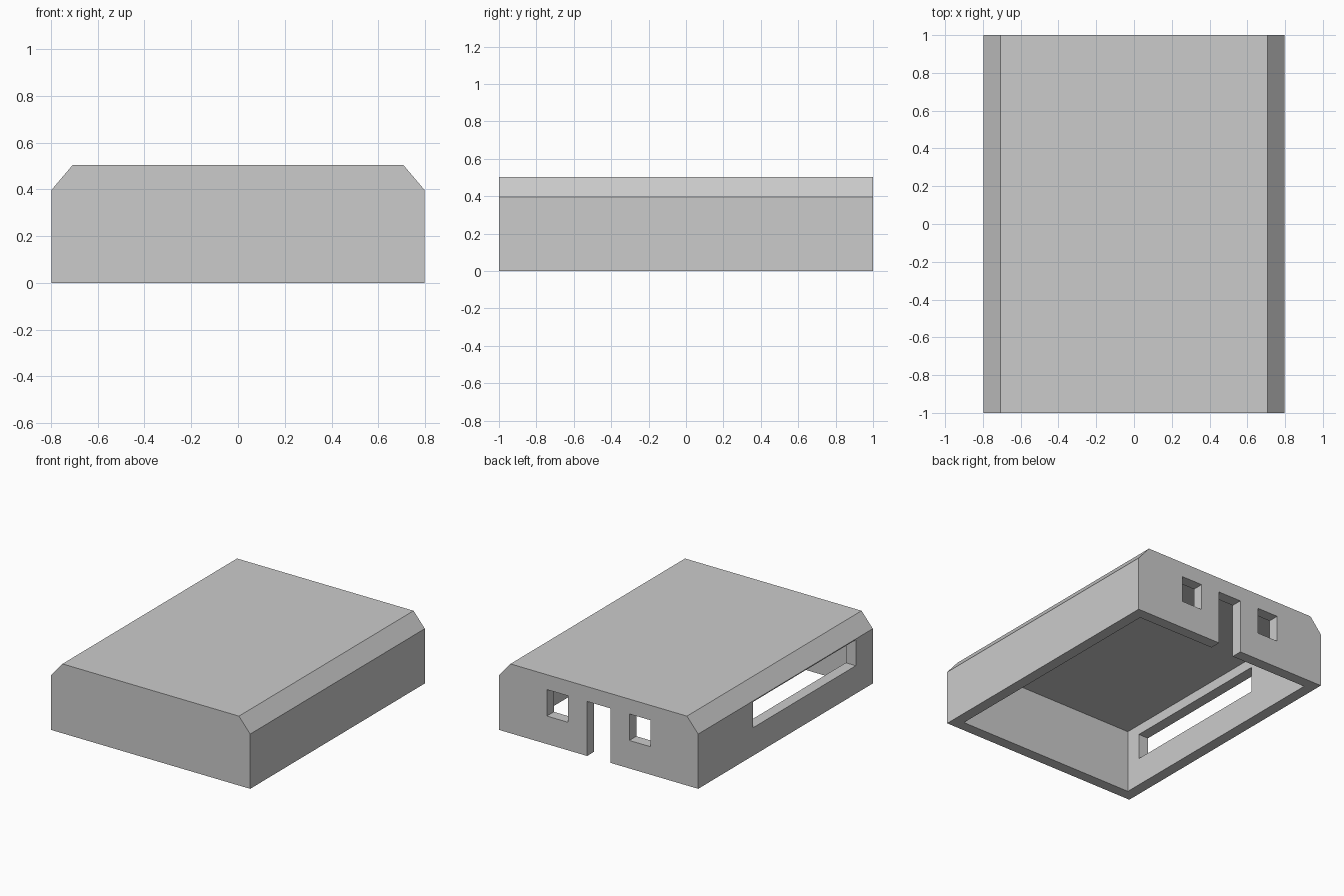
import bpy, bmesh

if "Cube" in bpy.data.objects:
    bpy.data.objects.remove(bpy.data.objects["Cube"])

W, L, H = 0.798, 1.0, 0.503      # half width, half length, height
T = 0.08                         # wall thickness
EAVE, ROOF_X, CEIL = 0.397, 0.708, 0.462


def link(name, bm):
    bmesh.ops.recalc_face_normals(bm, faces=bm.faces)
    mesh = bpy.data.meshes.new(name)
    bm.to_mesh(mesh)
    bm.free()
    ob = bpy.data.objects.new(name, mesh)
    bpy.context.collection.objects.link(ob)
    return ob


def extruded_profile(name, pts, half_len):
    bm = bmesh.new()
    face = bm.faces.new([bm.verts.new((x, -half_len, z)) for x, z in pts])
    out = bmesh.ops.extrude_face_region(bm, geom=[face])
    verts = [v for v in out["geom"] if isinstance(v, bmesh.types.BMVert)]
    bmesh.ops.translate(bm, verts=verts, vec=(0, 2 * half_len, 0))
    return link(name, bm)


def box(name, x, y, z):
    bm = bmesh.new()
    bmesh.ops.create_cube(bm, size=1)
    for v in bm.verts:
        v.co = [(a + b) / 2 + c * (b - a) for (a, b), c in zip((x, y, z), v.co)]
    return link(name, bm)


def cut(target, cutter):
    cutter.hide_render = True
    mod = target.modifiers.new(cutter.name, 'BOOLEAN')
    mod.operation, mod.solver, mod.object = 'DIFFERENCE', 'EXACT', cutter
    bpy.context.view_layer.objects.active = target
    bpy.ops.object.modifier_apply(modifier=mod.name)
    bpy.data.objects.remove(cutter)


# outer body with chamfered roof edges
house = extruded_profile("house_shell", [
    (-W, 0), (W, 0), (W, EAVE), (ROOF_X, H), (-ROOF_X, H), (-W, EAVE)], L)

# hollow interior, open underneath
cut(house, box("interior", (-W + T, W - T), (-L + T, L - T), (-0.2, CEIL)))

# doorway and two small windows in the back wall
back = (L - 1.5 * T, L + 0.1)
cut(house, box("doorway", (-0.093, 0.093), back, (-0.1, 0.395)))
for s in (-1, 1):
    cut(house, box("small_window", sorted((s * 0.246, s * 0.416)), back, (0.203, 0.395)))

# long window in the left wall
cut(house, box("long_window", (-W - 0.1, -W + 1.5 * T), (-0.805, 0.37), (0.203, 0.39)))
